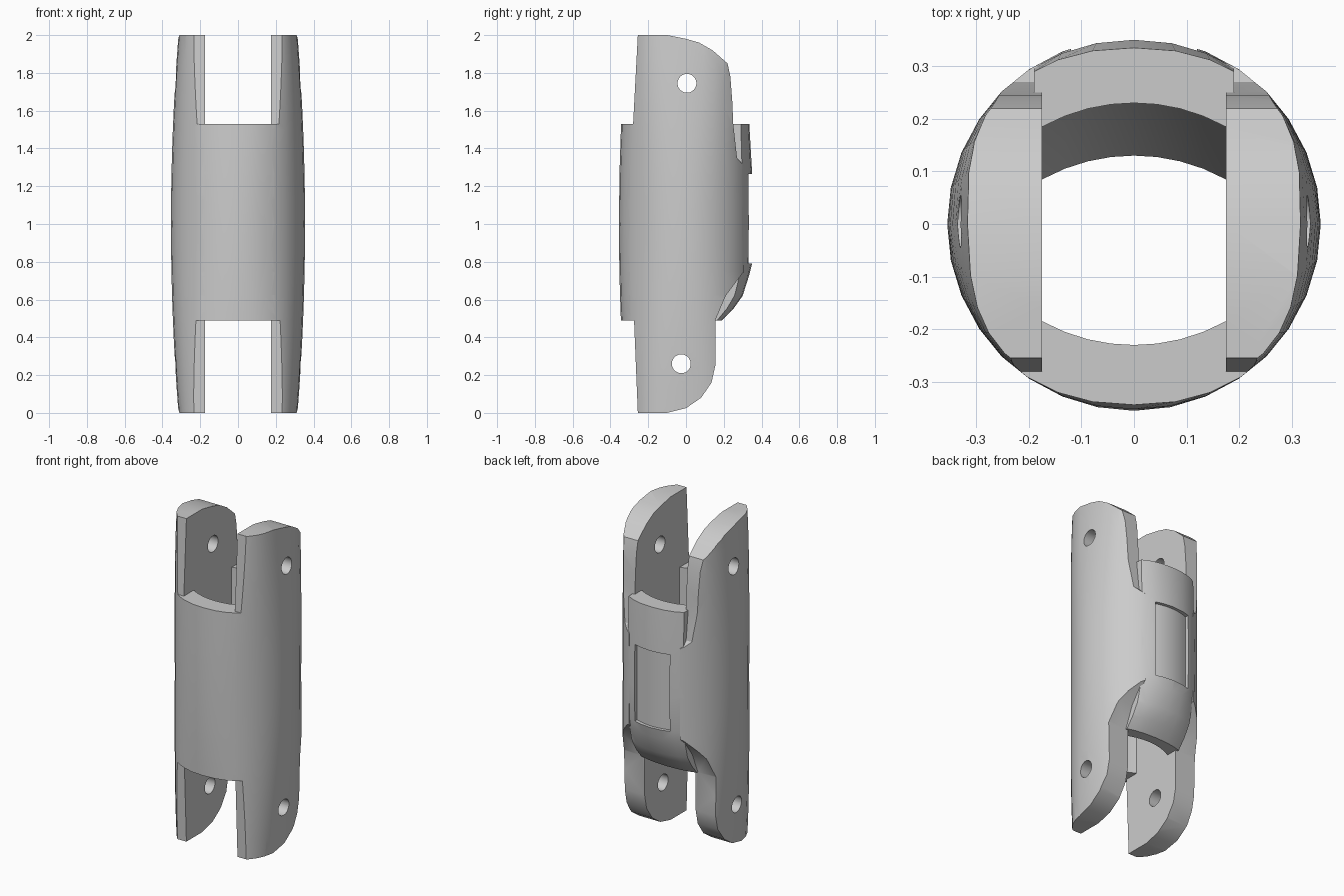
import bpy, bmesh, math

if "Cube" in bpy.data.objects:
    bpy.data.objects.remove(bpy.data.objects["Cube"], do_unlink=True)

grey = bpy.data.materials.new("plain grey")
grey.use_nodes = True
COLOUR = (0.6, 0.6, 0.6, 1)
grey.diffuse_color = COLOUR
grey.node_tree.nodes["Principled BSDF"].inputs["Base Color"].default_value = COLOUR

SLOT = 0.175  # half width of the gap between the side plates


def loft(name, rings):
    """Closed solid through rings that all have the same number of points."""
    bm = bmesh.new()
    rows = [[bm.verts.new(p) for p in ring] for ring in rings]
    n = len(rows[0])
    for a, b in zip(rows, rows[1:]):
        for i in range(n):
            j = (i + 1) % n
            bm.faces.new((a[i], a[j], b[j], b[i]))
    bm.faces.new(rows[0])
    bm.faces.new(rows[-1])
    bmesh.ops.recalc_face_normals(bm, faces=bm.faces)
    mesh = bpy.data.meshes.new(name)
    bm.to_mesh(mesh)
    bm.free()
    obj = bpy.data.objects.new(name, mesh)
    bpy.context.collection.objects.link(obj)
    mesh.materials.append(grey)
    return obj


def side_prism(name, profile, x0, x1):
    """Side (y, z) profile extruded across x."""
    return loft(name, [[(x, y, z) for y, z in profile] for x in (x0, x1)])


def combine(target, tool, operation):
    mod = target.modifiers.new(operation.lower(), "BOOLEAN")
    mod.operation = operation
    mod.solver = "EXACT"
    mod.object = tool
    bpy.context.view_layer.objects.active = target
    bpy.ops.object.modifier_apply(modifier=mod.name)
    bpy.data.objects.remove(tool, do_unlink=True)


def barrel_ring(z, back=None, sides=32):
    """Round at mid height, slightly squarer and slimmer toward the ends."""
    t2 = (z - 1) ** 2
    r, power = 0.355 - 0.04 * t2, 2 / (2 + 0.8 * t2)
    ring = []
    for i in range(sides):
        a = 2 * math.pi * i / sides
        c, s = math.cos(a), math.sin(a)
        ry = back if back and s > 0 else r
        ring.append((math.copysign(abs(c) ** power, c) * r,
                     math.copysign(abs(s) ** power, s) * ry, z))
    return ring


def arc_ring(z, half, front, back):
    """Section bounded by a front and a back curve y(x)."""
    xs = [half * (i / 4 - 1) for i in range(9)]
    return ([(x, front(x), z) for x in xs] +
            [(x, back(x), z) for x in reversed(xs)])


def bow(x, radius=0.36):
    return math.sqrt(radius ** 2 - x ** 2)


# Side plates with rounded prongs at both ends
plate_profile = [
    (-0.255, 2), (-0.1, 2), (0, 1.98), (0.07, 1.96), (0.14, 1.92),
    (0.22, 1.85), (0.235, 1.78), (0.245, 1.65), (0.25, 1.53), (0.27, 1.35),
    (0.4, 1.2), (0.4, 0.8), (0.3, 0.74), (0.21, 0.62), (0.155, 0.49),
    (0.155, 0.25), (0.135, 0.16), (0.08, 0.08), (0, 0.025), (-0.1, 0),
    (-0.255, 0), (-0.275, 0.49), (-0.4, 0.49), (-0.4, 1.53), (-0.28, 1.53)]


def make_plate(side):
    plate = side_prism("side_plate", plate_profile, side * SLOT, side * 0.5)
    combine(plate, loft("shell", [barrel_ring(i / 8) for i in range(17)]), "INTERSECT")
    return plate


# Curved front and back walls joining the plates
wall_back = [(0.49, 0.19), (0.55, 0.25), (0.62, 0.3), (0.73, 0.335), (0.79, 0.35),
             (1, 0.355), (1.27, 0.35), (1.53, 0.335)]
body = loft("finger_link_body", [barrel_ring(z, back) for z, back in wall_back])
block = [(-0.5, 0.3), (0.5, 0.3), (0.5, 1.7), (-0.5, 1.7)]
combine(body, side_prism("block", block, -0.19, 0.19), "INTERSECT")
for side in (-1, 1):
    combine(body, make_plate(side), "UNION")

# Through cavity, its back wall leaning in at the bottom
cavity = [arc_ring(z, SLOT, lambda x: 0.13 - bow(x), lambda x, o=off: bow(x) - o)
          for z, off in ((-0.1, 0.23), (0.49, 0.23), (0.85, 0.13), (2.1, 0.13))]
combine(body, loft("cavity", cavity), "DIFFERENCE")

# Shallow recess in the back wall
recess = [arc_ring(z, 0.12, lambda x: bow(x, 0.33), lambda x: 0.45) for z in (0.79, 1.265)]
combine(body, loft("recess", recess), "DIFFERENCE")

# Pin holes through the prongs
for y, z in ((0.005, 1.745), (-0.025, 0.26)):
    circle = [(y + 0.05 * math.cos(a * math.pi / 12), z + 0.05 * math.sin(a * math.pi / 12))
              for a in range(24)]
    combine(body, side_prism("pin_hole", circle, -0.6, 0.6), "DIFFERENCE")

# Smooth shading with crisp cut edges
bpy.ops.object.select_all(action="DESELECT")
body.select_set(True)
bpy.context.view_layer.objects.active = body
bpy.ops.object.shade_smooth_by_angle(angle=math.radians(30))
